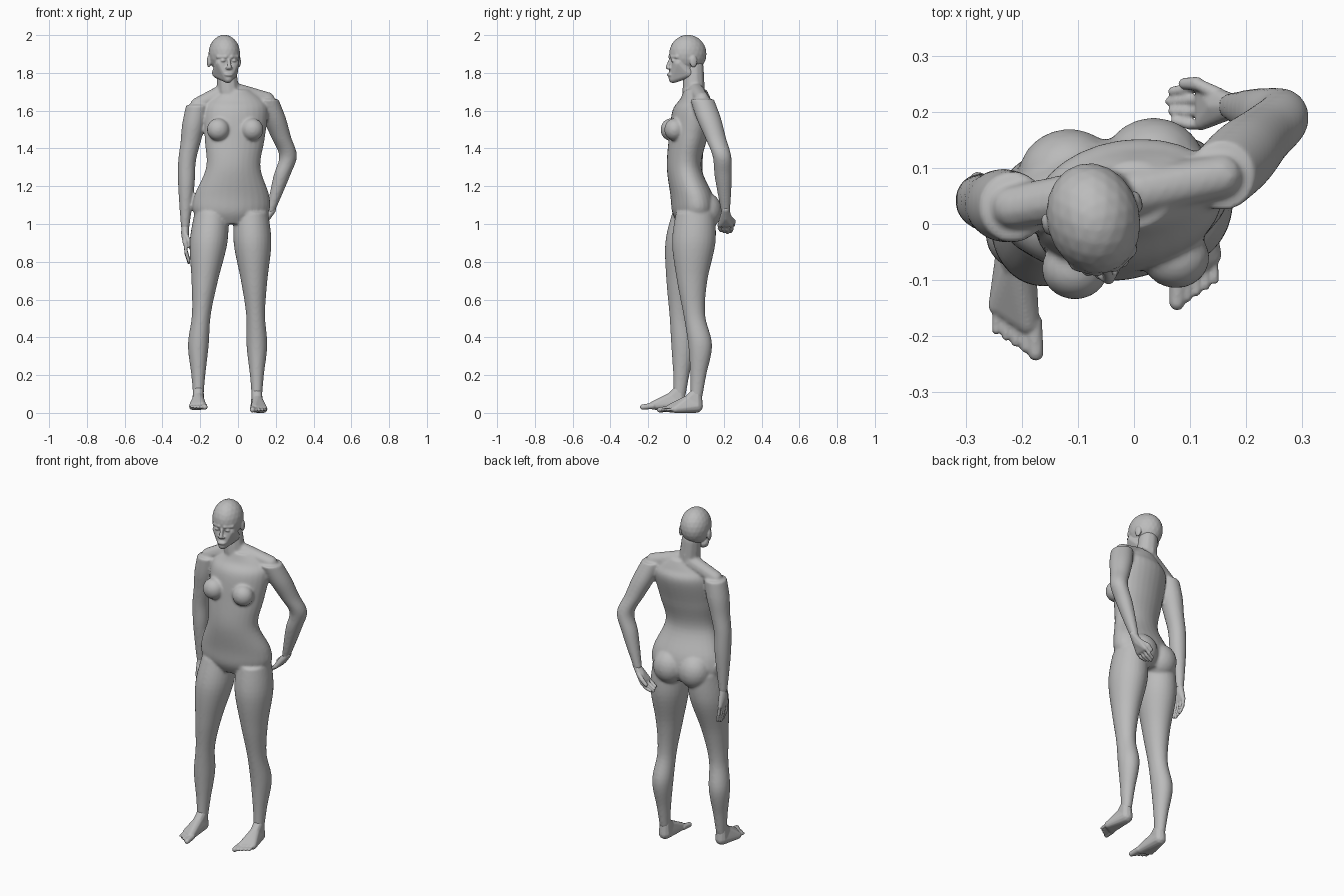
import bpy, bmesh, math
from mathutils import Vector, Matrix

if "Cube" in bpy.data.objects:
    bpy.data.objects.remove(bpy.data.objects["Cube"], do_unlink=True)

clay = bpy.data.materials.new("plain grey")
clay.use_nodes = True
clay.diffuse_color = (0.5, 0.5, 0.5, 1)
clay.node_tree.nodes["Principled BSDF"].inputs["Base Color"].default_value = clay.diffuse_color

# Unit directions shared by every rounded lump
unit_ball = bmesh.new()
bmesh.ops.create_icosphere(unit_ball, subdivisions=2, radius=1)
DIRECTIONS = [vertex.co.copy() for vertex in unit_ball.verts]
unit_ball.free()


def spline(before, start, end, after, t):
    """Catmull-Rom blend between start and end."""
    slope_in, slope_out = (end - before) / 2, (after - start) / 2
    rise = end - start
    curve = 3 * rise - 2 * slope_in - slope_out
    return start + t * (slope_in + t * (curve + t * (slope_in + slope_out - 2 * rise)))


def loft(bm, rings, twist=0, sides=28, steps=6):
    """Closed skin through horizontal ellipses: x, y, z, half width, half depth."""
    padded = [rings[0], *rings, rings[-1]]
    smooth = []
    for index in range(len(rings) - 1):
        for step in range(steps):
            columns = zip(*padded[index:index + 4])
            smooth.append([spline(*column, step / steps) for column in columns])
    smooth.append(rings[-1])
    turn = Matrix.Rotation(twist, 3, "Z")
    loops = []
    for x, y, z, half_width, half_depth in smooth:
        loop = []
        for side in range(sides):
            angle = math.tau * side / sides
            offset = Vector((half_width * math.cos(angle), half_depth * math.sin(angle), 0))
            loop.append(bm.verts.new(Vector((x, y, z)) + turn @ offset))
        loops.append(loop)
    for low, high in zip(loops, loops[1:]):
        for side in range(sides):
            after = (side + 1) % sides
            bm.faces.new((low[side], low[after], high[after], high[side]))
    bm.faces.new(loops[0][::-1])
    bm.faces.new(loops[-1])


def hull(bm, *balls):
    """Convex skin stretched over balls: x, y, z, radius."""
    points = []
    for *centre, radius in balls:
        points += [bm.verts.new(Vector(centre) + way * radius) for way in DIRECTIONS]
    bmesh.ops.convex_hull(bm, input=points)
    inner = [point for point in points if point.is_valid and not point.link_faces]
    bmesh.ops.delete(bm, geom=inner, context="VERTS")


def lump(bm, centre, size):
    """Ellipsoid."""
    matrix = Matrix.Translation(centre) @ Matrix.Diagonal((*size, 1))
    bmesh.ops.create_icosphere(bm, subdivisions=3, radius=1, matrix=matrix)


def digit(bm, points, thick):
    """Finger or toe as a chain of capsules."""
    for start, end in zip(points, points[1:]):
        hull(bm, (*start, thick), (*end, thick * .85))


def finish(bm, name, voxel, rounds):
    """Fuse the overlapping volumes into one smooth skin."""
    bmesh.ops.recalc_face_normals(bm, faces=bm.faces)
    mesh = bpy.data.meshes.new(name)
    bm.to_mesh(mesh)
    bm.free()
    mesh.materials.append(clay)
    part = bpy.data.objects.new(name, mesh)
    bpy.context.collection.objects.link(part)
    fuse = part.modifiers.new("fuse", "REMESH")
    fuse.mode = "VOXEL"
    fuse.voxel_size = voxel
    fuse.use_smooth_shade = True
    relax = part.modifiers.new("relax", "SMOOTH")
    relax.factor = 0.5
    relax.iterations = rounds
    return part


def leg(bm, hip, ankle):
    """Leg from hip to ankle: height, half width and backward sway of each ring."""
    profile = ((1.06, .09, 0), (.9, .1, -.01), (.7, .07, -.02), (.52, .05, -.01),
               (.36, .055, .02), (.2, .037, .01), (.08, .027, 0))
    rings = []
    for height, radius, sway in profile:
        drop = min(1, (profile[0][0] - height) / .7)
        centre = Vector(hip).lerp(Vector(ankle), drop)
        rings.append((centre.x, centre.y + sway, height, radius, radius * 1.15))
    loft(bm, rings)


def arm(bm, shoulder, elbow, wrist):
    """Arm with evenly spaced rings along its two bones."""
    shoulder, elbow, wrist = Vector(shoulder), Vector(elbow), Vector(wrist)
    path = [shoulder.lerp(elbow, step / 3) for step in range(3)]
    path += [elbow.lerp(wrist, step / 3) for step in range(4)]
    radii = (.06, .062, .053, .047, .044, .034, .022)
    loft(bm, [(*point, radius, radius * 1.05) for point, radius in zip(path, radii)])
    # Shoulder slope up to the neck
    hull(bm, (shoulder.x / 5 - .03, .055, 1.7, .045), (*shoulder, .04))


def hand(name, side, wrist, turn, reach):
    """Hand pointing down from the wrist, thumb towards the outer edge."""
    bm = bmesh.new()
    frame = Matrix.Translation(wrist) @ Matrix.Rotation(turn, 4, "Y")

    def place(curl, across, along, *radius):
        return (*(frame @ Vector((-side * curl, side * across, along))), *radius)

    knuckle = -.08
    hull(bm, place(0, 0, .02, .02), place(0, 0, -.03, .022),
         place(0, .03, knuckle, .013), place(0, -.03, knuckle, .013))
    for finger in (-1.5, -.5, .5, 1.5):
        across = finger * .022
        length = reach - abs(finger - .5) * .008
        digit(bm, [place(0, across, knuckle),
                   place(.005, across, knuckle - length / 2),
                   place(.02, across * .8, knuckle - length)], .01)
    digit(bm, [place(0, .02, -.03), place(.02, .04, -.07), place(.025, .04, -.1)], .013)
    finish(bm, name, .004, 3)


def foot(name, side, ankle, lift, splay):
    """Foot pointing forward, with u measured outward from the ankle."""
    bm = bmesh.new()

    def place(u, ahead, height, *radius):
        x = ankle[0] + side * (u + splay * ahead)
        return (x, ankle[1] - ahead, height + lift, *radius)

    heel, instep = place(0, 0, .035, .035), place(0, .04, .068, .028)
    hull(bm, place(0, 0, .11, .028), heel, instep)
    hull(bm, heel, instep, place(-.02, .14, .024, .022), place(.03, .11, .02, .02))
    for toe in range(5):
        across = toe * .016
        thick = .013 - toe * .001 if toe else .017
        digit(bm, [place(across - .03, .14 - toe * .008, .022),
                   place(across * 1.1 - .035, .195 - toe * .01, .016)], thick)
    finish(bm, name, .004, 3)


# Trunk: height, depth position, half width, half depth; it leans as it rises
body = bmesh.new()
trunk = ((1, .04, .13, .08), (1.06, .04, .2, .11), (1.15, .03, .2, .11),
         (1.3, -.01, .145, .09), (1.45, .01, .16, .1), (1.6, .04, .17, .11),
         (1.66, .05, .14, .08), (1.71, .05, .07, .06))
loft(body, [((z - 1.8) / 20, y, z, wide, deep) for z, y, wide, deep in trunk], twist=.15)

# Neck, chest and seat
hull(body, (-.05, .04, 1.7, .06), (-.065, .04, 1.83, .055))
for side in (-1, 1):
    lump(body, (side * .09 - .015, side * .01 - .07, 1.5), (.06, .055, .06))
    lump(body, (side * .075 - .04, side * .01 + .09, 1.07), (.093, .09, .1))

# Limbs
right_ankle, left_ankle = (-.21, -.035, 0), (.1, .055, 0)
right_wrist, left_wrist = (-.28, .05, .98), (.17, .21, 1.06)
leg(body, (-.14, .03, 0), right_ankle)
leg(body, (.07, .05, 0), left_ankle)
arm(body, (-.215, .03, 1.63), (-.27, .04, 1.33), right_wrist)
arm(body, (.155, .085, 1.66), (.265, .19, 1.36), left_wrist)
finish(body, "body", .007, 8)

# Hands and feet
hand("right_hand", -1, right_wrist, 0, .105)
hand("left_hand", 1, left_wrist, .65, .07)
foot("right_foot", -1, right_ankle, .015, 0)
foot("left_foot", 1, left_ankle, 0, .06)

# Head: skull, jaw, nose and lips, facing forward around its own axis
head = bmesh.new()
lump(head, (0, .01, 1.9), (.083, .1, .102))
hull(head, (0, -.07, 1.77, .025), *((side * wide, y, z, .03) for side in (-1, 1)
     for wide, y, z in ((.04, 0, 1.8), (.035, -.05, 1.85))))
hull(head, (0, -.085, 1.87, .008), (0, -.1, 1.83, .012))
lump(head, (0, -.093, 1.825), (.02, .012, .008))
lump(head, (0, -.09, 1.79), (.024, .013, .01))
# Brows, eyes and ears
for side in (-1, 1):
    hull(head, (side * .015, -.08, 1.885, .013), (side * .05, -.06, 1.885, .013))
    lump(head, (side * .03, -.076, 1.865), (.014, .013, .008))
    lump(head, (side * .082, .02, 1.86), (.01, .02, .032))
skull = finish(head, "head", .0045, 3)
skull.location.x = -.07
skull.rotation_euler.z = .25
